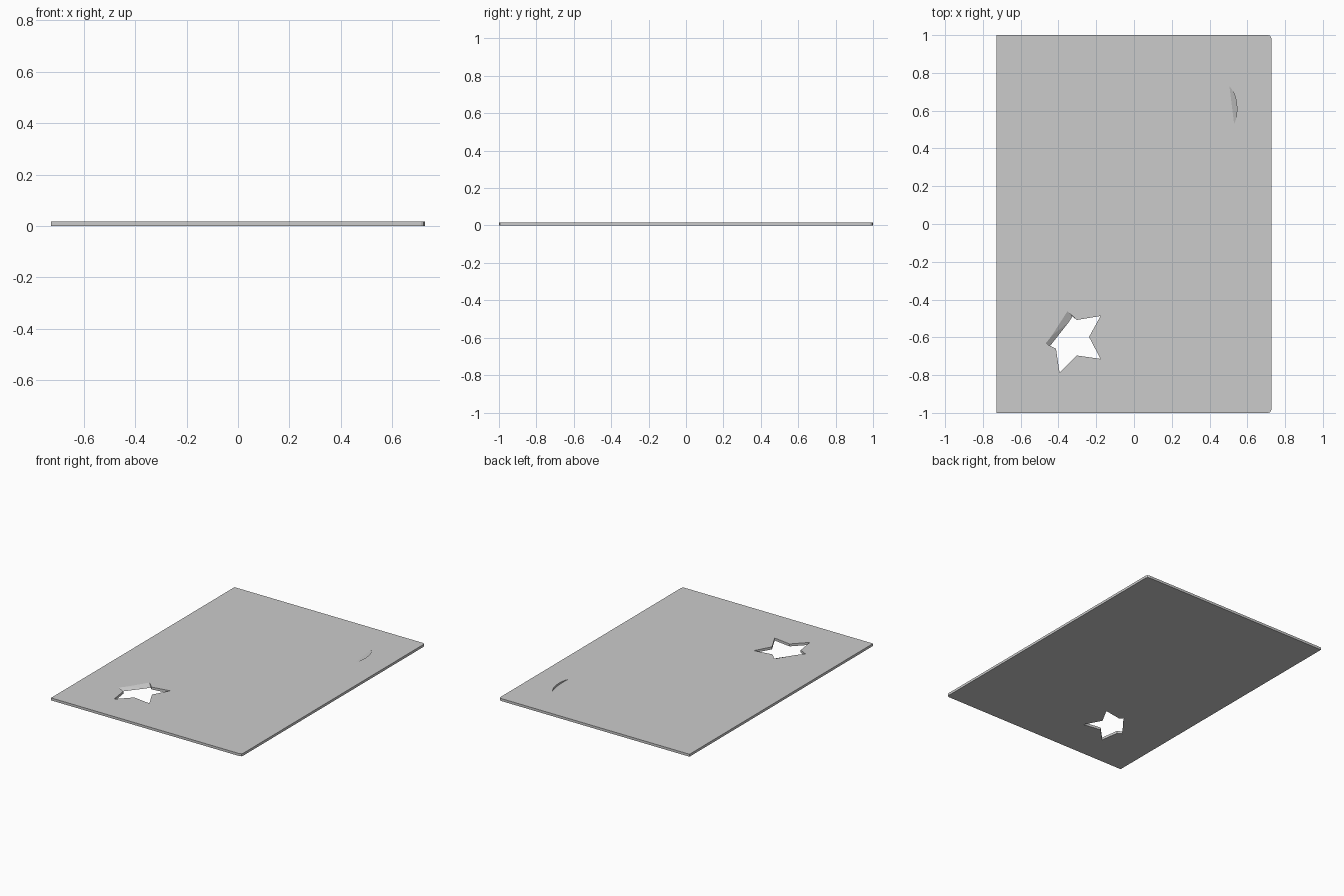
import bpy, bmesh

if "Cube" in bpy.data.objects:
    bpy.data.objects.remove(bpy.data.objects["Cube"])

W, L, T = 0.727, 1.0, 0.017     # half width, half length, thickness


def loft(name, bottom, top):
    """Closed solid between two rings of 3D points."""
    bm = bmesh.new()
    a = [bm.verts.new(p) for p in bottom]
    b = [bm.verts.new(p) for p in top]
    bm.faces.new(a)
    bm.faces.new(b)
    for i in range(len(a)):
        j = (i + 1) % len(a)
        bm.faces.new((a[i], a[j], b[j], b[i]))
    bmesh.ops.recalc_face_normals(bm, faces=bm.faces)
    bmesh.ops.triangulate(bm, faces=bm.faces)
    me = bpy.data.meshes.new(name)
    bm.to_mesh(me)
    bm.free()
    ob = bpy.data.objects.new(name, me)
    bpy.context.collection.objects.link(ob)
    return ob


# Panel with small rounded corners on the right side
R = 0.016
outline = [(-W, -L), (W - R, -L), (W - R * 0.3, -L + R * 0.3), (W, -L + R),
           (W, L - R), (W - R * 0.3, L - R * 0.3), (W - R, L), (-W, L)]
panel = loft("panel", [(x, y, 0) for x, y in outline],
             [(x, y, T) for x, y in outline])

# Star cutter: left side is cut off by a sloping face
star = [(-0.304, -0.508), (-0.177, -0.487), (-0.238, -0.598), (-0.177, -0.714),
        (-0.304, -0.696), (-0.394, -0.788), (-0.413, -0.661)]
slope_bottom = [(-0.444, -0.645), (-0.325, -0.488)]
slope_top = [(-0.468, -0.633), (-0.352, -0.461)]


def star_ring(f):
    ends = [(b[0] + (t[0] - b[0]) * f, b[1] + (t[1] - b[1]) * f)
            for b, t in zip(slope_bottom, slope_top)]
    return [(x, y, T * f) for x, y in star + ends]


star_cutter = loft("star_cutter", star_ring(-0.3), star_ring(1.5))

# Sliver cutter: floor slopes down from the straight edge to the curved wall
arc = [(0.505, 0.73), (0.518, 0.714), (0.528, 0.695), (0.537, 0.669),
       (0.543, 0.64), (0.545, 0.61), (0.543, 0.575), (0.538, 0.547), (0.530, 0.53)]
(x0, y0), (x1, y1) = arc[0], arc[-1]


def floor_z(x, y):
    chord_x = x0 + (x1 - x0) * (y0 - y) / (y0 - y1)
    return T - 0.5 * (x - chord_x)


sliver_cutter = loft("sliver_cutter", [(x, y, floor_z(x, y)) for x, y in arc],
                     [(x, y, T + 0.01) for x, y in arc])

# Apply the cuts
bpy.context.view_layer.objects.active = panel
for cutter in (star_cutter, sliver_cutter):
    mod = panel.modifiers.new(cutter.name, 'BOOLEAN')
    mod.operation = 'DIFFERENCE'
    mod.solver = 'EXACT'
    mod.object = cutter
    bpy.ops.object.modifier_apply(modifier=mod.name)
    bpy.data.objects.remove(cutter)
